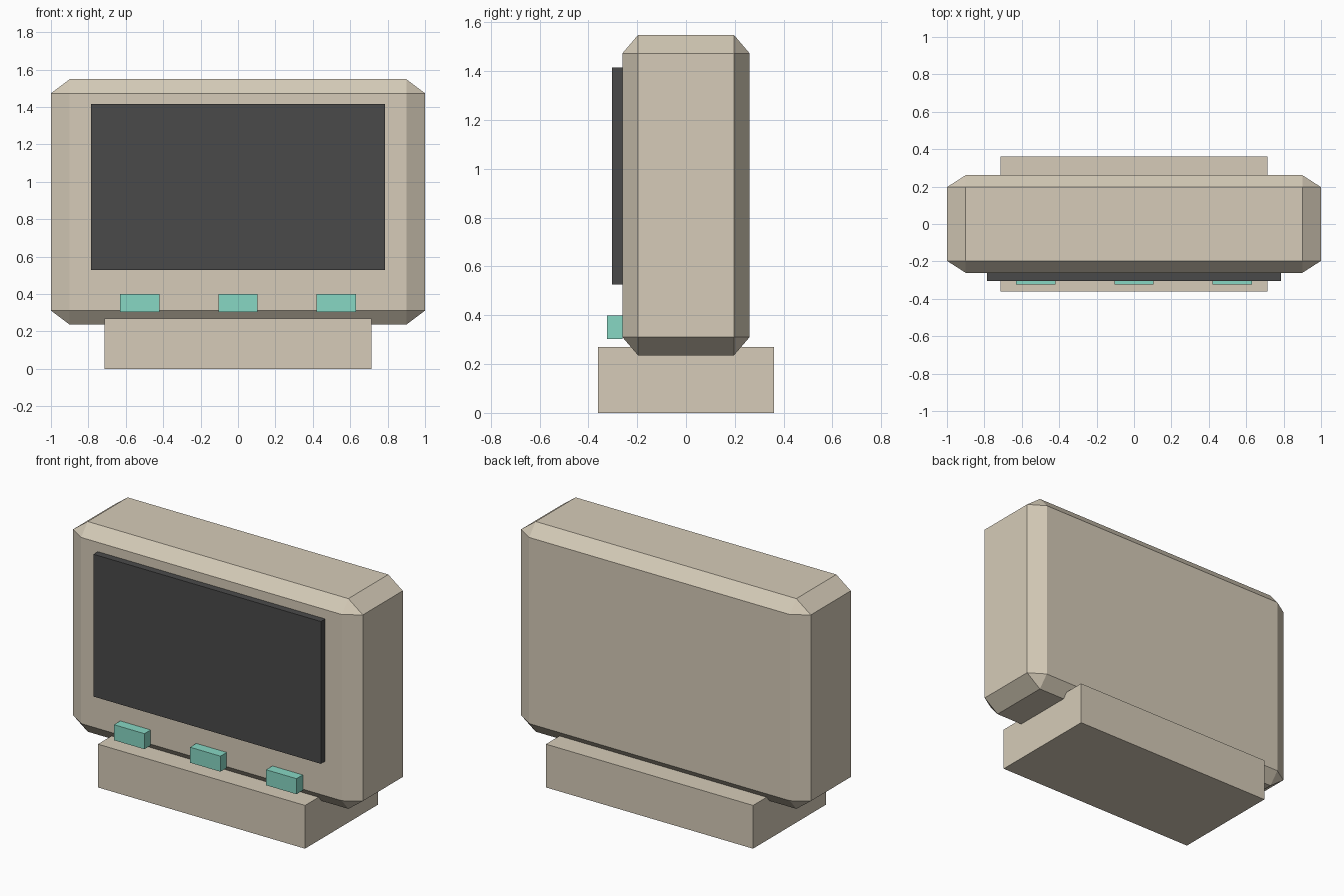
import bpy, bmesh
from mathutils import Vector

if "Cube" in bpy.data.objects:
    bpy.data.objects.remove(bpy.data.objects["Cube"])


def material(name, rgb):
    m = bpy.data.materials.new(name)
    m.diffuse_color = (*rgb, 1.0)
    m.use_nodes = True
    m.node_tree.nodes["Principled BSDF"].inputs["Base Color"].default_value = m.diffuse_color
    return m


BEIGE = material("warm beige", (0.67, 0.60, 0.48))
DARK = material("dark grey", (0.068, 0.068, 0.068))
TEAL = material("soft teal", (0.245, 0.68, 0.55))


def block(name, lo, hi, mat, chamfer=None):
    """Box between two corners; chamfer gives the cut distance on each axis."""
    lo, hi = Vector(lo), Vector(hi)
    centre, half = (lo + hi) / 2, (hi - lo) / 2
    cut = Vector(chamfer) if chamfer else None
    bm = bmesh.new()
    for sx in (-1, 1):
        for sy in (-1, 1):
            for sz in (-1, 1):
                s = Vector((sx, sy, sz))
                if cut is None:
                    bm.verts.new(s * half)
                    continue
                # each corner becomes three points, one per face
                for axis in range(3):
                    p = half - cut
                    p[axis] = half[axis]
                    bm.verts.new(s * p)
    bmesh.ops.convex_hull(bm, input=bm.verts[:])
    bmesh.ops.dissolve_limit(bm, angle_limit=0.01, verts=bm.verts[:], edges=bm.edges[:])
    bmesh.ops.recalc_face_normals(bm, faces=bm.faces[:])
    mesh = bpy.data.meshes.new(name)
    bm.to_mesh(mesh)
    bm.free()
    mesh.materials.append(mat)
    ob = bpy.data.objects.new(name, mesh)
    ob.location = centre
    bpy.context.collection.objects.link(ob)
    return ob


# chamfered case and its foot
block("case", (-1, -0.261, 0.236), (1, 0.261, 1.548), BEIGE, (0.1, 0.064, 0.075))
block("base", (-0.715, -0.36, 0), (0.715, 0.36, 0.27), BEIGE)

# screen panel on the front
block("screen", (-0.785, -0.304, 0.527), (0.785, -0.261, 1.415), DARK)

# row of three buttons
for label, x in (("left", -0.525), ("middle", 0), ("right", 0.525)):
    block(label + "_button", (x - 0.105, -0.323, 0.303), (x + 0.105, -0.261, 0.4), TEAL)
